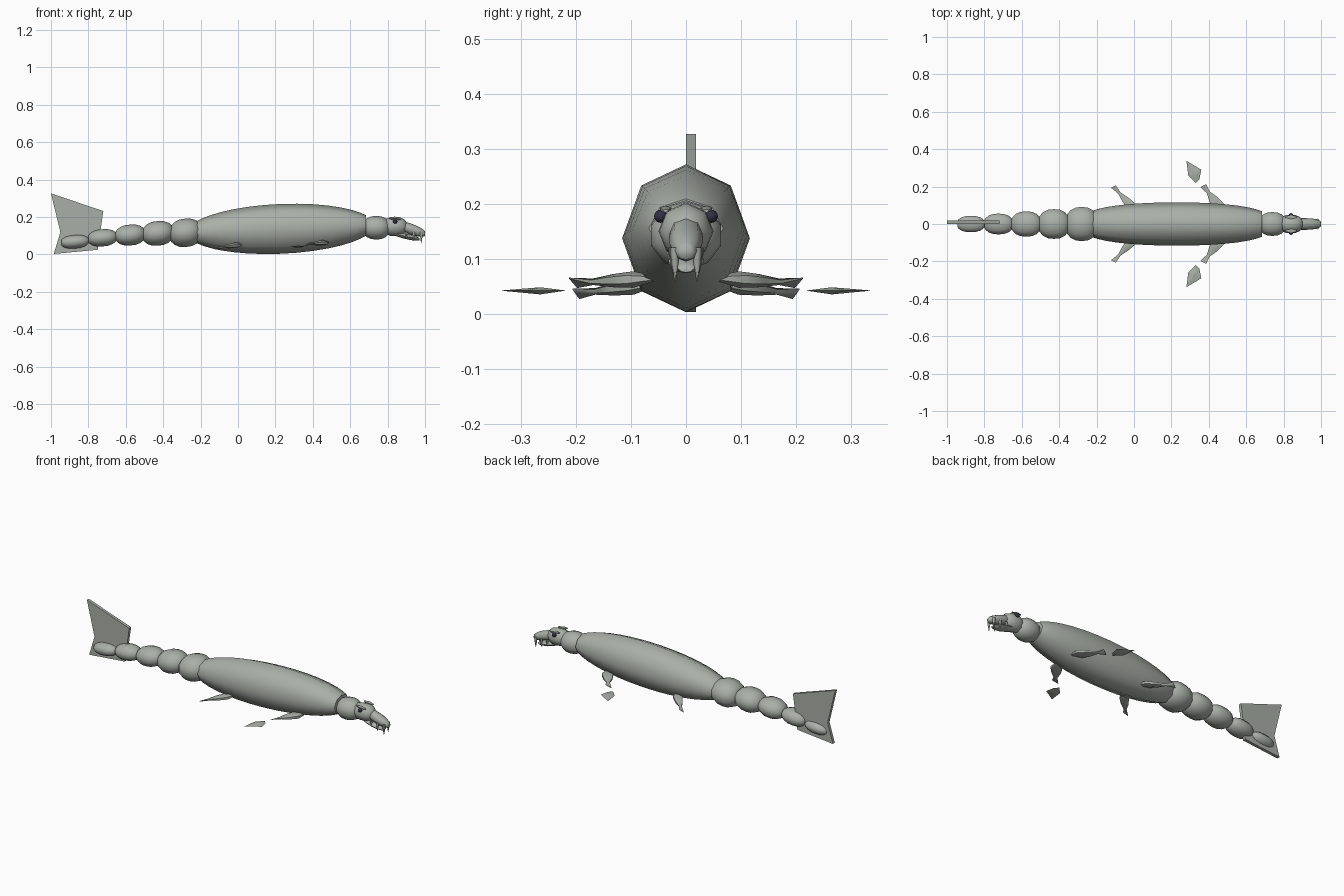
import bpy, bmesh, math
from mathutils import Vector

cube = bpy.data.objects.get("Cube")
if cube:
    bpy.data.objects.remove(cube, do_unlink=True)


def material(name, rgb):
    m = bpy.data.materials.new(name)
    m.use_nodes = True
    m.diffuse_color = (*rgb, 1)
    m.node_tree.nodes["Principled BSDF"].inputs["Base Color"].default_value = (*rgb, 1)
    return m


SKIN = material("grey green skin", (0.4, 0.43, 0.39))
EYE = material("dark eye", (0.03, 0.03, 0.06))


def finish(name, bm, mat=SKIN, smooth_angle=60):
    bmesh.ops.recalc_face_normals(bm, faces=bm.faces)
    mesh = bpy.data.meshes.new(name)
    bm.to_mesh(mesh)
    bm.free()
    mesh.materials.append(mat)
    if smooth_angle:
        mesh.shade_smooth()
        mesh.set_sharp_from_angle(angle=math.radians(smooth_angle))
    obj = bpy.data.objects.new(name, mesh)
    bpy.context.collection.objects.link(obj)
    return obj


def loft(name, sections, sides=8):
    """Skin capped rings, each given as (centre, width vector, height vector)."""
    bm = bmesh.new()
    rings = []
    for centre, across, up in sections:
        ring = []
        for i in range(sides):
            a = math.tau * i / sides
            offset = Vector(across) * math.sin(a) + Vector(up) * math.cos(a)
            ring.append(bm.verts.new(Vector(centre) + offset))
        rings.append(ring)
    for near, far in zip(rings, rings[1:]):
        for i in range(sides):
            j = (i + 1) % sides
            bm.faces.new((near[i], near[j], far[j], far[i]))
    bm.faces.new(rings[0])
    bm.faces.new(rings[-1])
    return finish(name, bm)


def barrel(name, x, z, length, width, height, slope=0, sides=8, rows=8,
           cut=0.93, power=2.5, width_fall=0.5):
    """Rounded barrel along x, given by centre and half sizes, with its ends cut flat."""
    sections = []
    for i in range(rows + 1):
        # Rows gather towards the ends, where the outline bends most
        t = -math.cos(math.pi * i / rows)
        fall = 1 - abs(cut * t) ** power
        sections.append(((x + length * t, 0, z + slope * t),
                         (0, width * fall ** width_fall, 0),
                         (0, 0, height * fall ** 0.5)))
    return loft(name, sections, sides)


# Long octagonal body
barrel("body", x=0.228, z=0.137, length=0.457, width=0.116, height=0.133, slope=0.018,
       rows=16, cut=0.914, power=2, width_fall=0.3)

# Shrinking, drooping tail segments
for n in range(5):
    barrel(f"tail_segment_{n + 1}", x=-0.28 - 0.148 * n, z=0.116 - 0.003 * n * n,
           length=0.084 - 0.003 * n, width=0.096 - 0.0125 * n, height=0.076 - 0.01 * n,
           slope=0.005, sides=10)

# Neck, skull, drooping snout and lower jaw
barrel("neck", x=0.74, z=0.143, length=0.07, width=0.067, height=0.063, sides=10)
barrel("skull", x=0.838, z=0.15, length=0.063, width=0.05, height=0.052)
barrel("snout", x=0.92, z=0.137, length=0.08, width=0.031, height=0.03, slope=-0.026)
barrel("lower_jaw", x=0.9, z=0.097, length=0.07, width=0.032, height=0.015, slope=-0.016)

# Upright tail fin plate with a notched trailing edge
bm = bmesh.new()
outline = [(-1, 0.327), (-0.72, 0.232), (-0.75, 0.025), (-0.985, 0.003), (-0.95, 0.12)]
face = bm.faces.new([bm.verts.new((x, 0, z)) for x, z in outline])
made = bmesh.ops.extrude_face_region(bm, geom=[face])["geom"]
bmesh.ops.translate(bm, vec=(0, 0.018, 0),
                    verts=[g for g in made if isinstance(g, bmesh.types.BMVert)])
finish("tail_fin", bm, smooth_angle=0)


def flipper(name, side, root, tip, width):
    """Thick leaf that narrows to an ankle and flares into a thin blade."""
    shape = [(0.2, 0.4), (1, 1), (0.8, 0.8), (0.3, 0.4), (0.55, 0.1)]
    sections = []
    for i, (wide, thick) in enumerate(shape):
        x, y, z = Vector(root).lerp(Vector(tip), i / (len(shape) - 1))
        w = width * wide
        tilt = 0.01 if i == len(shape) - 1 else 0
        sections.append(((x, side * y, z), (w, side * w / 2, tilt), (0, 0, thick * 0.015)))
    loft(name, sections, sides=6)


def tooth(name, x, y, tip, radius):
    loft(name, [((x, y, z), (r, 0, 0), (0, r, 0))
                for z, r in ((0.12, radius), (0.095, radius * 0.8), (tip, 0.001))], sides=6)


for label, side in (("left", 1), ("right", -1)):
    # Eye
    bm = bmesh.new()
    bmesh.ops.create_uvsphere(bm, u_segments=12, v_segments=8, radius=0.012)
    bmesh.ops.translate(bm, vec=(0.84, side * 0.046, 0.177), verts=bm.verts)
    finish(f"{label}_eye", bm, EYE)

    # Brow ridge over the eye
    loft(f"{label}_brow", [((0.84 + 0.03 * t, side * 0.037, 0.19 - 0.003 * t),
                            (0, 0.012 - 0.007 * abs(t), 0), (0, 0, 0.006 - 0.003 * abs(t)))
                           for t in (-1, 0, 1)], sides=6)

    # Teeth growing into a long front fang
    for n in range(3):
        tooth(f"{label}_tooth_{n + 1}", x=0.9 + 0.04 * n, y=side * (0.026 - 0.003 * n),
              tip=0.085 - 0.0135 * n, radius=0.006 + 0.0015 * n)

    # Paddles
    flipper(f"{label}_front_flipper", side, (0.48, 0.06, 0.064), (0.37, 0.205, 0.056), 0.032)
    flipper(f"{label}_rear_flipper", side, (0.02, 0.06, 0.054), (-0.11, 0.2, 0.036), 0.026)

    # Loose blade floating beyond the front paddle
    bm = bmesh.new()
    rim = [bm.verts.new((x, side * y, 0.042)) for x, y in (
        (0.28, 0.338), (0.36, 0.29), (0.35, 0.24), (0.33, 0.218), (0.29, 0.26))]
    for z in (0.048, 0.035):
        peak = bm.verts.new((0.325, side * 0.265, z))
        for a, b in zip(rim, rim[1:] + rim[:1]):
            bm.faces.new((a, b, peak))
    finish(f"{label}_loose_blade", bm, smooth_angle=0)
